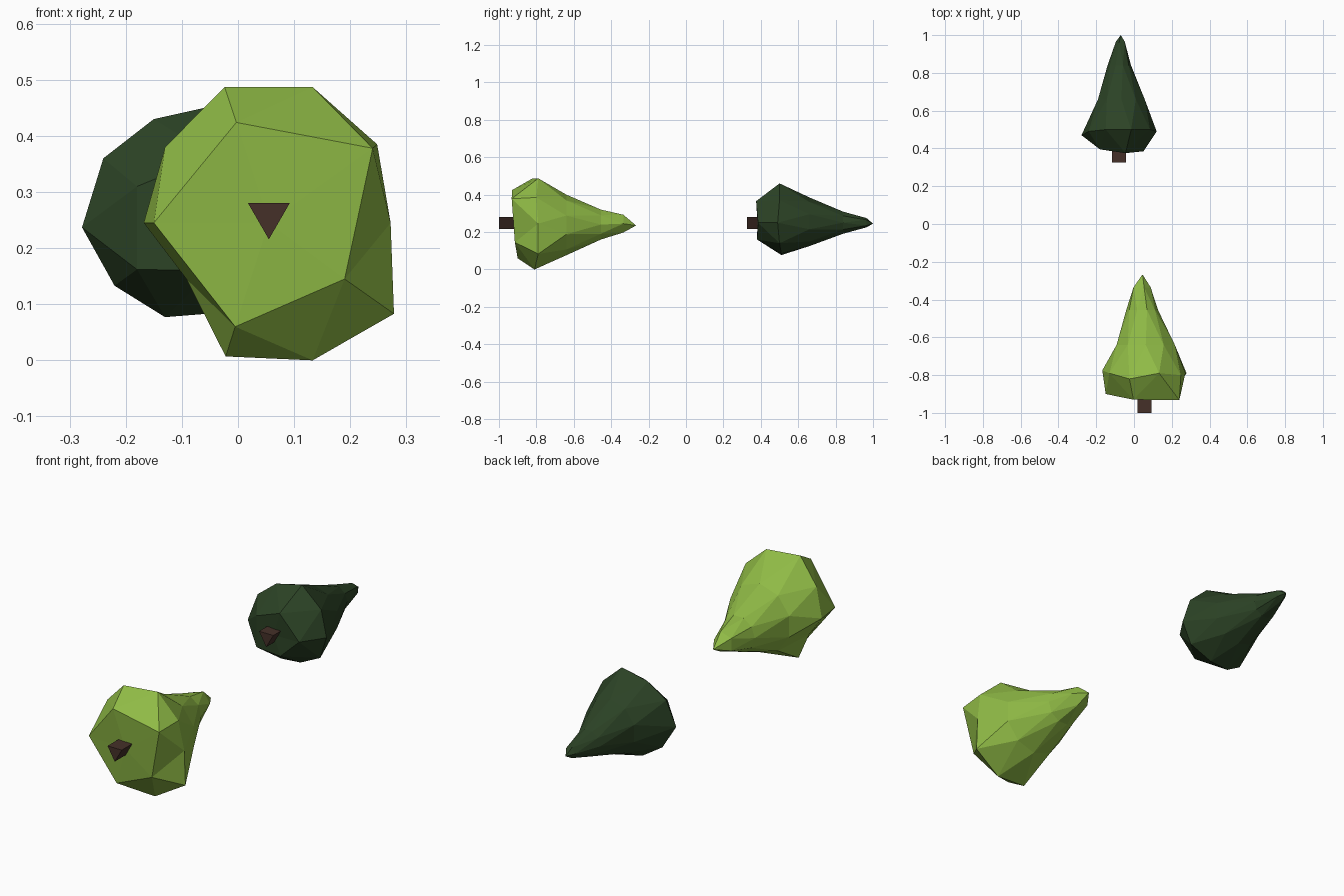
import bpy, bmesh, math

if "Cube" in bpy.data.objects:
    bpy.data.objects.remove(bpy.data.objects["Cube"])


def material(name, rgb):
    m = bpy.data.materials.new(name)
    m.diffuse_color = (*rgb, 1)
    m.use_nodes = True
    m.node_tree.nodes["Principled BSDF"].inputs["Base Color"].default_value = m.diffuse_color
    return m


LIGHT = material("light_green", (0.275, 0.49, 0.06))
DARK = material("dark_green", (0.025, 0.056, 0.019))
BROWN = material("bark_brown", (0.06, 0.03, 0.022))


def finish(name, bm, mat):
    bmesh.ops.recalc_face_normals(bm, faces=bm.faces)
    me = bpy.data.meshes.new(name)
    bm.to_mesh(me)
    bm.free()
    me.materials.append(mat)
    bpy.context.collection.objects.link(bpy.data.objects.new(name, me))


def circle(n, step, start, y, cx, cz, r):
    return [(cx + r * math.cos(math.radians(start + step * i)), y,
             cz + r * math.sin(math.radians(start + step * i))) for i in range(n)]


def foliage(name, mat, s, base, wide, mid, neck, tip, pole, apex):
    """Stretched faceted ball: pole, 5-ring, three 10-rings, 5-ring, apex.
    s is the index of the first wide-ring corner that meets a base corner."""
    bm = bmesh.new()
    ring = lambda pts: [bm.verts.new(p) for p in pts]
    b5, w, m, n = ring(base), ring(wide), ring(circle(10, 36, 18, *mid)), ring(circle(10, 36, 0, *neck))
    t5 = ring(circle(5, 72, 36 * (s + 1), *tip))
    # staggered bands between the ten-sided rings
    for k in range(10):
        j = (k + 1) % 10
        for a in (w, n):
            bm.faces.new((a[k], a[j], m[k]))
            bm.faces.new((m[k], m[j], a[j]))
    # five-sided ends
    for five, ten, first, end in ((b5, w, s, pole), (t5, n, s + 1, apex)):
        e = bm.verts.new(end)
        for i in range(5):
            k = first + 2 * i
            p, q = five[i], five[(i + 1) % 5]
            bm.faces.new((p, ten[(k - 1) % 10], ten[k % 10]))
            bm.faces.new((p, ten[k % 10], ten[(k + 1) % 10]))
            bm.faces.new((p, q, ten[(k + 1) % 10]))
            bm.faces.new((p, q, e))
    finish(name, bm, mat)


def trunk(name, x, y0, y1):
    """Three-sided prism, point down."""
    bm = bmesh.new()
    a, b = ([bm.verts.new(p) for p in circle(3, 120, 30, y, x, 0.2587, 0.043)] for y in (y0, y1))
    bm.faces.new(a)
    bm.faces.new(b)
    for i in range(3):
        j = (i + 1) % 3
        bm.faces.new((a[i], a[j], b[j], b[i]))
    finish(name, bm, BROWN)


# light tree
foliage("light_foliage", LIGHT, 1,
        [(0.24, -0.932, 0.378), (-0.003, -0.93, 0.424), (-0.15, -0.90, 0.245),
         (-0.005, -0.90, 0.06), (0.19, -0.915, 0.145)],
        [(0.272, -0.79, 0.245), (0.248, -0.80, 0.385), (0.133, -0.79, 0.487), (-0.024, -0.82, 0.487),
         (-0.13, -0.79, 0.38), (-0.168, -0.775, 0.245), (-0.092, -0.79, 0.145),
         (-0.022, -0.81, 0.007), (0.133, -0.81, 0.0), (0.278, -0.79, 0.083)],
        (-0.64, 0.062, 0.238, 0.162), (-0.455, 0.043, 0.24, 0.084), (-0.335, 0.038, 0.245, 0.05),
        (0.055, -0.92, 0.245), (0.045, -0.267, 0.235))
trunk("light_trunk", 0.055, -1.0, -0.88)

# dark tree
foliage("dark_foliage", DARK, 0,
        [(0.05, 0.385, 0.25), (-0.045, 0.375, 0.365), (-0.18, 0.395, 0.31),
         (-0.18, 0.395, 0.162), (-0.045, 0.38, 0.16)],
        [(0.12, 0.49, 0.25), (0.085, 0.50, 0.37), (-0.015, 0.50, 0.46), (-0.15, 0.50, 0.43),
         (-0.24, 0.49, 0.36), (-0.278, 0.47, 0.237), (-0.22, 0.49, 0.133),
         (-0.13, 0.51, 0.077), (-0.03, 0.51, 0.085), (0.08, 0.50, 0.14)],
        (0.66, -0.067, 0.255, 0.13), (0.84, -0.078, 0.25, 0.062), (0.965, -0.07, 0.25, 0.026),
        (-0.08, 0.382, 0.25), (-0.07, 1.0, 0.245))
trunk("dark_trunk", -0.08, 0.325, 0.42)
